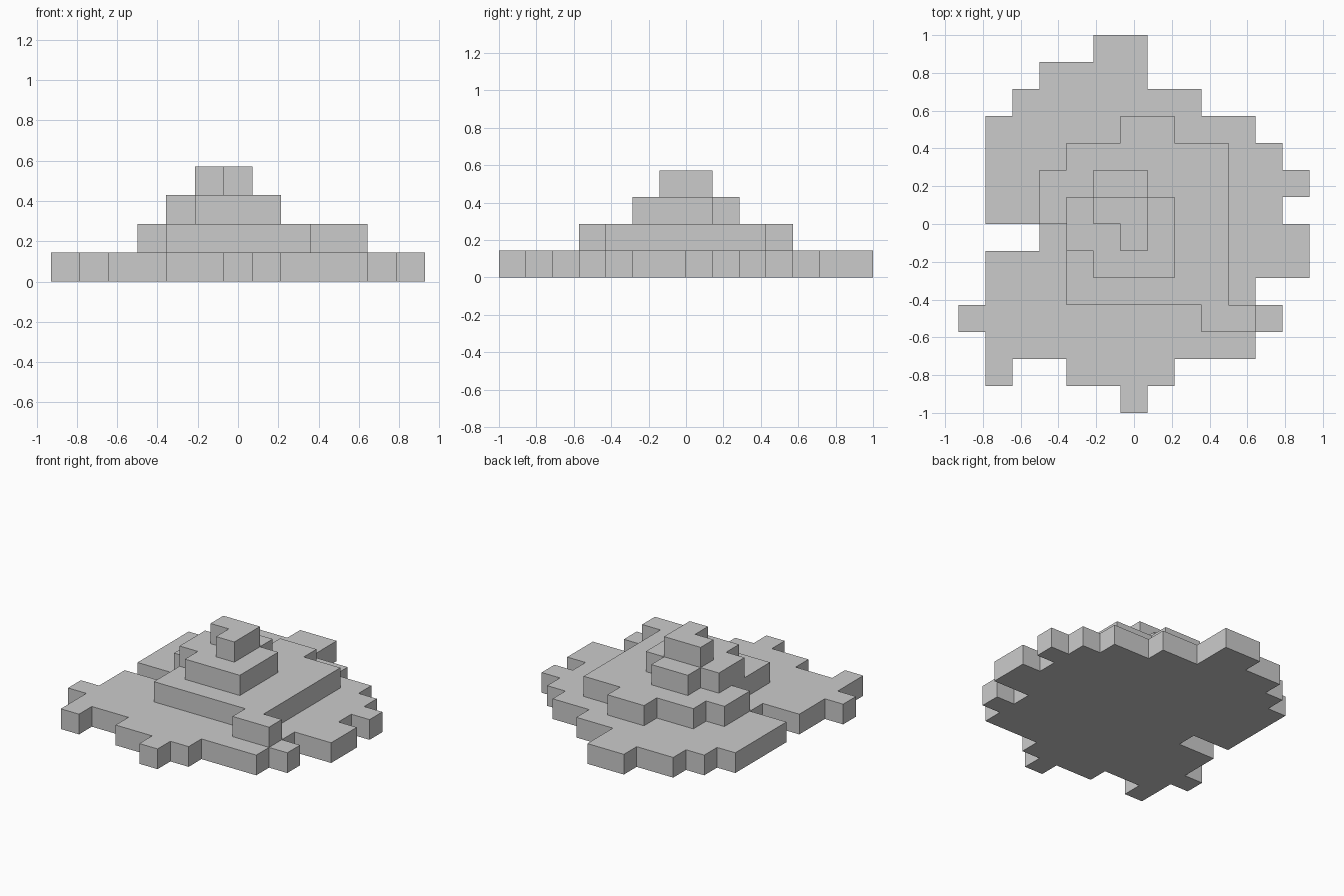
import bpy, bmesh
from mathutils import Vector

if "Cube" in bpy.data.objects:
    bpy.data.objects.remove(bpy.data.objects["Cube"])

U = 1 / 7  # edge length of one block

# Each tier: top row index, then the filled column spans of every row going down in y
TIERS = [
    (6, [[(5, 7)], [(3, 7)], [(2, 9)], [(1, 11)], [(1, 12)], [(1, 13)], [(1, 12)],
         [(3, 13)], [(1, 13)], [(1, 11)], [(0, 12)], [(1, 11)], [(1, 2), (4, 8)], [(6, 7)]]),
    (3, [[(6, 8)], [(4, 10)], [(3, 10)], [(3, 10)], [(4, 10)], [(4, 10)], [(4, 10)], [(9, 11)]]),
    (1, [[(5, 7)], [(4, 8)], [(4, 8)], [(5, 8)]]),
    (0, [[(5, 7)], [(6, 7)]]),
]

blocks = {(i, top - r, k)
          for k, (top, rows) in enumerate(TIERS)
          for r, spans in enumerate(rows)
          for a, b in spans
          for i in range(a, b)}

# Stepped hill: one shell made of the exposed block sides only
bm = bmesh.new()
corners = {}


def corner(p):
    key = tuple(round(c * 2) for c in p)
    if key not in corners:
        corners[key] = bm.verts.new(((p[0] - 6.5) * U, p[1] * U, p[2] * U))
    return corners[key]


for block in sorted(blocks):
    centre = Vector(block) + Vector((0.5, 0.5, 0.5))
    for axis in range(3):
        for sign in (-1, 1):
            n = Vector((0, 0, 0))
            n[axis] = sign
            if tuple(int(c) for c in Vector(block) + n) in blocks:
                continue
            s = Vector((0, 0, 0))
            s[(axis + 1) % 3] = 1
            t = n.cross(s)
            quad = [centre + (n + s * a + t * b) / 2
                    for a, b in ((-1, -1), (1, -1), (1, 1), (-1, 1))]
            bm.faces.new([corner(p) for p in quad])

mesh = bpy.data.meshes.new("stepped_hill")
bm.to_mesh(mesh)
bm.free()
bpy.context.collection.objects.link(bpy.data.objects.new("stepped_hill", mesh))
